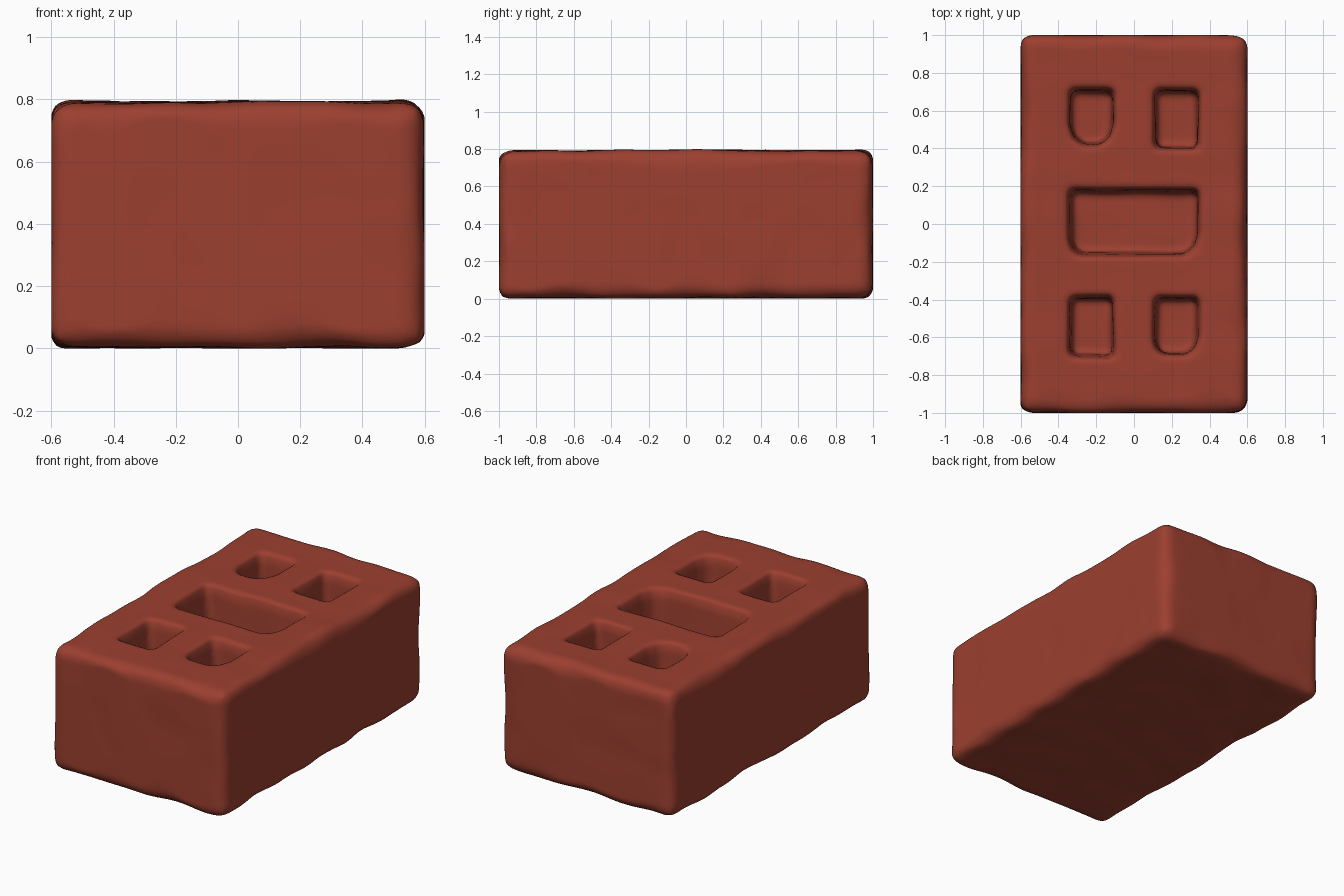
import bpy, bmesh, math
from mathutils import Vector, noise

if "Cube" in bpy.data.objects:
    bpy.data.objects.remove(bpy.data.objects["Cube"])

clay = bpy.data.materials.new("brick red")
clay.diffuse_color = (0.33, 0.05, 0.029, 1)
clay.use_nodes = True
clay.node_tree.nodes["Principled BSDF"].inputs["Base Color"].default_value = clay.diffuse_color


def add_object(name, bm):
    bmesh.ops.recalc_face_normals(bm, faces=bm.faces)
    mesh = bpy.data.meshes.new(name)
    bm.to_mesh(mesh)
    bm.free()
    obj = bpy.data.objects.new(name, mesh)
    bpy.context.collection.objects.link(obj)
    mesh.materials.append(clay)
    return obj


# block with worn, rounded edges
bm = bmesh.new()
bmesh.ops.create_cube(bm, size=1)
for v in bm.verts:
    v.co = Vector((v.co.x * 1.2, v.co.y * 2.0, v.co.z * 0.79 + 0.398))
bmesh.ops.bevel(bm, geom=bm.edges[:], offset=0.06, segments=2, profile=0.5,
                affect='EDGES')
brick = add_object("brick", bm)


# pocket cutters: chamfered lower corners, walls flaring into a soft lip
def pocket(x0, x1, y0, y1, cl, cr, floor=0.5):
    outline = [(x0 + cl * 0.8, y0), (x1 - cr * 0.8, y0),
               (x1 - cr * 0.25, y0 + cr * 0.4), (x1, y0 + cr * 1.2),
               (x1, y1 - 0.02), (x1 - 0.02, y1), (x0 + 0.02, y1),
               (x0, y1 - 0.02), (x0, y0 + cl * 1.2), (x0 + cl * 0.25, y0 + cl * 0.4)]
    cx, cy = (x0 + x1) / 2, (y0 + y1) / 2
    hx, hy = (x1 - x0) / 2, (y1 - y0) / 2
    bm = bmesh.new()
    rings = []
    for z, grow in ((floor, -0.012), (0.74, 0.0), (0.778, 0.01), (0.84, 0.04)):
        rings.append([bm.verts.new((cx + (x - cx) * (1 + grow / hx),
                                    cy + (y - cy) * (1 + grow / hy), z))
                      for x, y in outline])
    n = len(outline)
    for a, b in zip(rings, rings[1:]):
        for i in range(n):
            bm.faces.new((a[i], a[(i + 1) % n], b[(i + 1) % n], b[i]))
    bm.faces.new(rings[0])
    bm.faces.new(rings[-1])
    cutter = add_object("pocket_cutter", bm)
    cutter.hide_render = True
    return cutter


cutters = [
    pocket(-0.34, -0.11, 0.42, 0.71, 0.09, 0.09),
    pocket(0.11, 0.34, 0.40, 0.71, 0.03, 0.02),
    pocket(-0.34, 0.34, -0.16, 0.18, 0.07, 0.09),
    pocket(-0.34, -0.11, -0.70, -0.39, 0.03, 0.02),
    pocket(0.11, 0.34, -0.69, -0.39, 0.06, 0.08),
]
for c in cutters:
    m = brick.modifiers.new("pocket", 'BOOLEAN')
    m.operation = 'DIFFERENCE'
    m.solver = 'EXACT'
    m.object = c

# fine skin, softened
m = brick.modifiers.new("skin", 'REMESH')
m.mode = 'VOXEL'
m.voxel_size = 0.016
m = brick.modifiers.new("soften", 'SMOOTH')
m.factor = 0.5
m.iterations = 4

# bake the modifiers, then remove the cutters
dg = bpy.context.evaluated_depsgraph_get()
brick.data = bpy.data.meshes.new_from_object(brick.evaluated_get(dg))
brick.modifiers.clear()
for c in cutters:
    bpy.data.objects.remove(c)
brick.data.materials.clear()
brick.data.materials.append(clay)

# hand-worn waviness: stronger along the edges than on the flat sides
centre = Vector((0, 0, 0.4))
half = Vector((0.6, 1.0, 0.4))
for v in brick.data.vertices:
    p = v.co - centre
    gaps = sorted(half[i] - abs(p[i]) for i in range(3))
    edge = max(0.0, 1 - gaps[1] / 0.12)
    q = v.co * 4.5
    wave = Vector((noise.noise(q), noise.noise(q + Vector((31, 7, 3))),
                   noise.noise(q + Vector((5, 17, 43)))))
    v.co += wave * (0.006 + 0.012 * edge)
    v.co.x = max(-0.6, min(0.6, v.co.x))
    v.co.y = max(-1.0, min(1.0, v.co.y))
    v.co.z = max(0.0, min(0.8, v.co.z))

for p in brick.data.polygons:
    p.use_smooth = True
    p.material_index = 0
